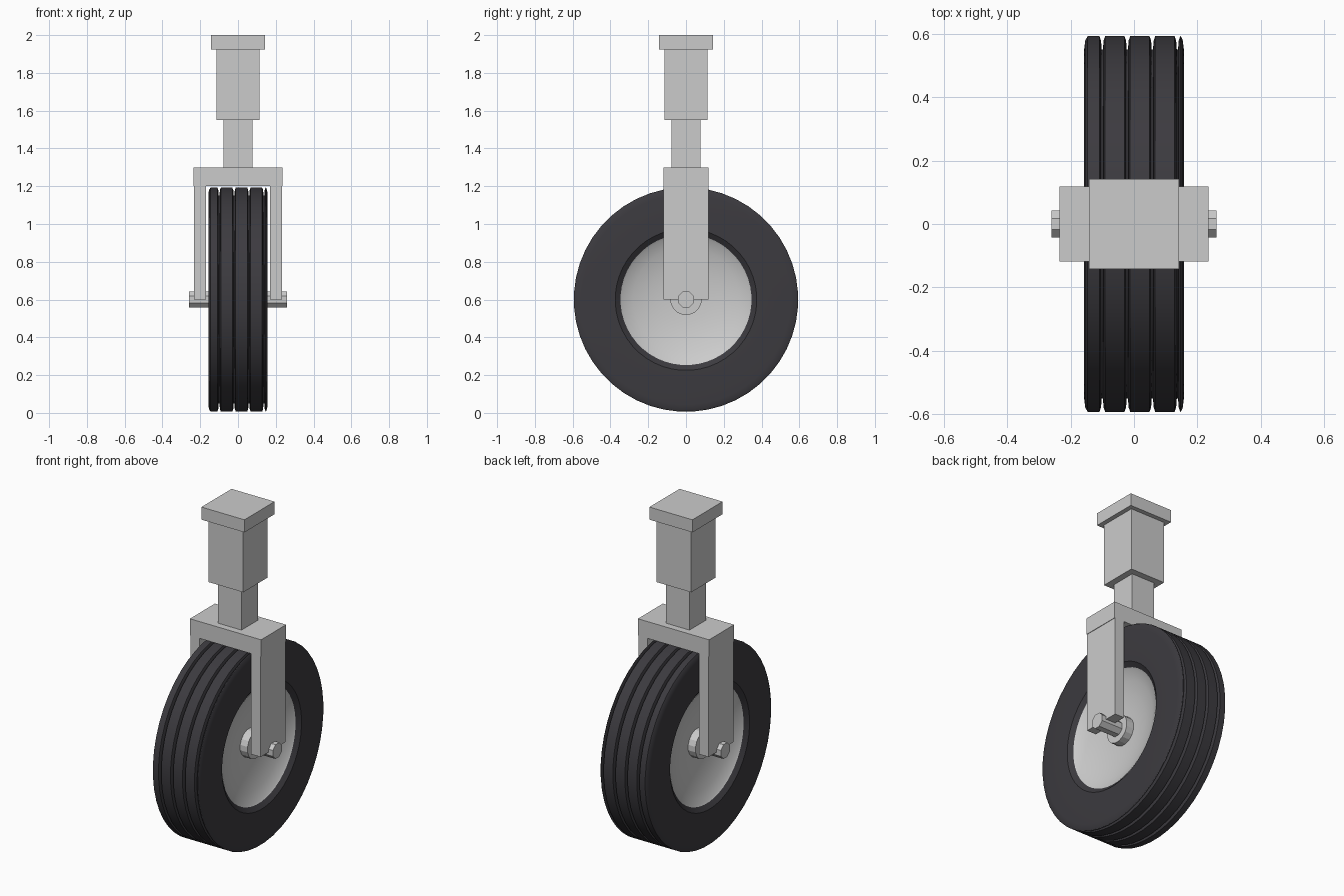
import bpy, bmesh
from math import pi, sin, cos, radians

if "Cube" in bpy.data.objects:
    bpy.data.objects.remove(bpy.data.objects["Cube"])

AXLE_Z = 0.6


def material(name, color):
    m = bpy.data.materials.new(name)
    m.diffuse_color = color
    m.use_nodes = True
    m.node_tree.nodes["Principled BSDF"].inputs["Base Color"].default_value = m.diffuse_color
    return m


rubber = material("rubber", (0.045, 0.043, 0.05, 1))
white_paint = material("white_paint", (0.8, 0.8, 0.82, 1))


def make_object(name, bm, mat=None):
    bmesh.ops.recalc_face_normals(bm, faces=bm.faces)
    mesh = bpy.data.meshes.new(name)
    bm.to_mesh(mesh)
    bm.free()
    obj = bpy.data.objects.new(name, mesh)
    bpy.context.collection.objects.link(obj)
    if mat:
        mesh.materials.append(mat)
    return obj


def box(name, x, y, z):
    """Box from (min, max) ranges."""
    bm = bmesh.new()
    bmesh.ops.create_cube(bm, size=1)
    for v in bm.verts:
        for i, (lo, hi) in enumerate((x, y, z)):
            v.co[i] = lo if v.co[i] < 0 else hi
    return make_object(name, bm)


def lathe(name, profile, sides, mat=None, smooth=None, closed=False, cap=False):
    """Turn an (x, radius) profile around the wheel axis."""
    bm = bmesh.new()
    rings = []
    for x, r in profile:
        angles = [2 * pi * (k + 0.5) / sides for k in range(sides)]
        rings.append([bm.verts.new((x, r * cos(a), AXLE_Z + r * sin(a))) for a in angles])
    pairs = list(zip(rings, rings[1:]))
    if closed:
        pairs.append((rings[-1], rings[0]))
    for a, b in pairs:
        for k in range(sides):
            n = (k + 1) % sides
            bm.faces.new((a[k], a[n], b[n], b[k]))
    if cap:
        bm.faces.new(rings[0])
        bm.faces.new(rings[-1])
    obj = make_object(name, bm, mat)
    if smooth:
        bpy.ops.object.select_all(action='DESELECT')
        obj.select_set(True)
        bpy.context.view_layer.objects.active = obj
        bpy.ops.object.shade_smooth_by_angle(angle=radians(smooth))
    return obj


# Square telescopic strut
for name, half, z in (("top_plate", 0.142, (1.925, 2.0)),
                      ("upper_strut", 0.115, (1.55, 1.925)),
                      ("lower_strut", 0.077, (1.3, 1.55))):
    box(name, (-half, half), (-half, half), z)

# Fork
box("fork_bridge", (-0.235, 0.235), (-0.118, 0.118), (1.2, 1.3))
for side, x in (("left", (-0.232, -0.17)), ("right", (0.17, 0.232))):
    box("fork_leg_" + side, x, (-0.118, 0.118), (0.6, 1.2))

# Tyre: beveled lips and V-shaped tread grooves
tyre = [(-0.13, 0.34), (-0.157, 0.375), (-0.157, 0.555), (-0.154, 0.58), (-0.146, 0.594)]
for gx in (-0.1, -0.021, 0.058, 0.137):
    tyre += [(gx - 0.009, 0.594), (gx - 0.004, 0.58), (gx - 0.002, 0.552),
             (gx + 0.002, 0.552), (gx + 0.004, 0.58), (gx + 0.009, 0.594)]
tyre += [(0.149, 0.592), (0.154, 0.58), (0.157, 0.555), (0.157, 0.375), (0.13, 0.34)]
lathe("tyre", tyre, 48, rubber, smooth=30, closed=True)

# Concave wheel discs and hubs on both sides
for side, s in (("left", -1), ("right", 1)):
    dish = [(0.137, 0.347), (0.13, 0.337), (0.105, 0.28), (0.085, 0.2), (0.073, 0.12), (0.07, 0.04)]
    lathe("wheel_disc_" + side, [(s * x, r) for x, r in dish], 48, white_paint, smooth=40)
    lathe("hub_" + side, [(s * 0.065, 0.083), (s * 0.12, 0.083)], 16, cap=True)

# Eight-sided axle
lathe("axle", [(-0.26, 0.046), (0.26, 0.046)], 8, cap=True)
